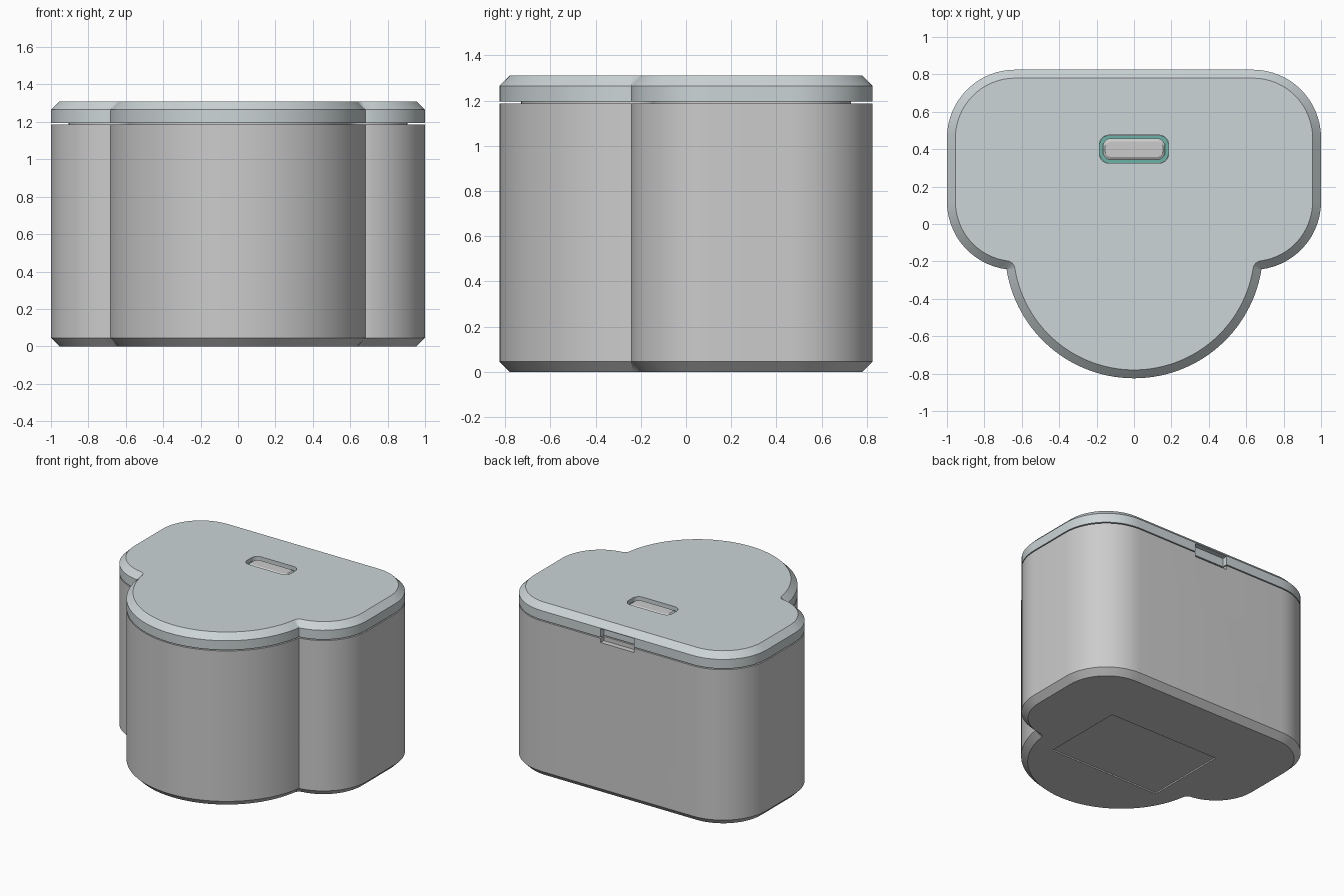
import bpy, bmesh
from math import cos, sin, atan2, pi
from mathutils import Vector

if "Cube" in bpy.data.objects:
    bpy.data.objects.remove(bpy.data.objects["Cube"])

# Plan outline: rounded rectangle joined to a big front circle
FRONT_C, FRONT_R = Vector((0, -0.135)), 0.69
LOBE_C, BACK_C, CORNER_R = Vector((0.635, 0.12)), Vector((0.635, 0.46)), 0.365
CREASE = Vector((0.682, -0.242))


def arc(c, r, a0, a1, n):
    return [(c[0] + r * cos(a0 + (a1 - a0) * i / n),
             c[1] + r * sin(a0 + (a1 - a0) * i / n)) for i in range(n + 1)]


def angle(v):
    return atan2(v[1], v[0])


def outline(inset, z):
    """Outline of the case, offset inwards, as a ring of points."""
    half = arc(FRONT_C, FRONT_R - inset, -pi / 2, angle(CREASE - FRONT_C), 28)
    half += arc(CREASE, inset, angle(FRONT_C - CREASE), angle(LOBE_C - CREASE), 6)
    half += arc(LOBE_C, CORNER_R - inset, angle(CREASE - LOBE_C), 0, 16)
    half += arc(BACK_C, CORNER_R - inset, 0, pi / 2, 16)
    pts = half + [(-x, y) for x, y in reversed(half)]
    return [(x, y, z) for x, y in pts]


def pill(cx, cy, hx, hy, r, z):
    """Rounded rectangle ring."""
    pts = []
    for i, (sx, sy) in enumerate([(1, 1), (-1, 1), (-1, -1), (1, -1)]):
        c = (cx + sx * (hx - r), cy + sy * (hy - r))
        pts += arc(c, r, i * pi / 2, (i + 1) * pi / 2, 8)
    return [(x, y, z) for x, y in pts]


def loft(name, rings, color=None):
    """Skin a stack of equal rings and cap both ends."""
    bm = bmesh.new()
    rows = [[bm.verts.new(p) for p in ring] for ring in rings]
    n = len(rows[0])
    for a, b in zip(rows, rows[1:]):
        for i in range(n):
            j = (i + 1) % n
            bm.faces.new((a[i], a[j], b[j], b[i]))
    bm.faces.new(rows[0][::-1])
    bm.faces.new(rows[-1])
    bmesh.ops.remove_doubles(bm, verts=bm.verts, dist=1e-4)
    bmesh.ops.recalc_face_normals(bm, faces=bm.faces)
    me = bpy.data.meshes.new(name)
    bm.to_mesh(me)
    bm.free()
    ob = bpy.data.objects.new(name, me)
    bpy.context.collection.objects.link(ob)
    if color:
        mat = bpy.data.materials.new(name + "_colour")
        mat.diffuse_color = (*color, 1)
        mat.use_nodes = True
        mat.node_tree.nodes["Principled BSDF"].inputs["Base Color"].default_value = mat.diffuse_color
        me.materials.append(mat)
    return ob


def box(name, lo, hi):
    ring = [(lo[0], lo[1]), (hi[0], lo[1]), (hi[0], hi[1]), (lo[0], hi[1])]
    return loft(name, [[(x, y, z) for x, y in ring] for z in (lo[2], hi[2])])


def activate(ob):
    bpy.ops.object.select_all(action='DESELECT')
    ob.select_set(True)
    bpy.context.view_layer.objects.active = ob


def cut(ob, cutter):
    mod = ob.modifiers.new("cut", 'BOOLEAN')
    mod.operation, mod.solver, mod.object = 'DIFFERENCE', 'EXACT', cutter
    activate(ob)
    bpy.ops.object.modifier_apply(modifier=mod.name)
    bpy.data.objects.remove(cutter)


# Body with chamfered foot and a recessed neck under the lid
body = loft("case_body", [outline(0.045, 0), outline(0, 0.045), outline(0, 1.187),
                          outline(0.095, 1.187), outline(0.095, 1.21)])
cut(body, box("base_panel_cutter", (-0.465, -0.32, -0.1), (0.465, 0.32, 0.01)))
cut(body, box("body_notch_cutter", (-0.14, 0.785, 1.155), (0.14, 0.9, 1.25)))

# Lid with chamfered rim
lid = loft("lid", [outline(0, 1.195), outline(0, 1.265), outline(0.045, 1.31)],
           (0.6, 0.66, 0.67))
cut(lid, box("lid_notch_cutter", (-0.14, 0.785, 1.1), (0.14, 0.9, 1.26)))
cut(lid, loft("slot_cutter", [pill(0, 0.4, 0.185, 0.075, 0.05, z) for z in (1.27, 1.4)]))

# Green seal and button inside the lid slot
seal = loft("slot_seal", [pill(0, 0.4, 0.184, 0.074, 0.05, z) for z in (1.265, 1.28)],
            (0.15, 0.45, 0.38))
button = loft("lid_button", [pill(0, 0.4, 0.167, 0.058, 0.045, 1.27),
                             pill(0, 0.4, 0.167, 0.058, 0.045, 1.29),
                             pill(0, 0.4, 0.155, 0.042, 0.035, 1.30)],
              (0.58, 0.57, 0.58))

for ob in (body, lid, seal, button):
    activate(ob)
    bpy.ops.object.shade_smooth_by_angle()
